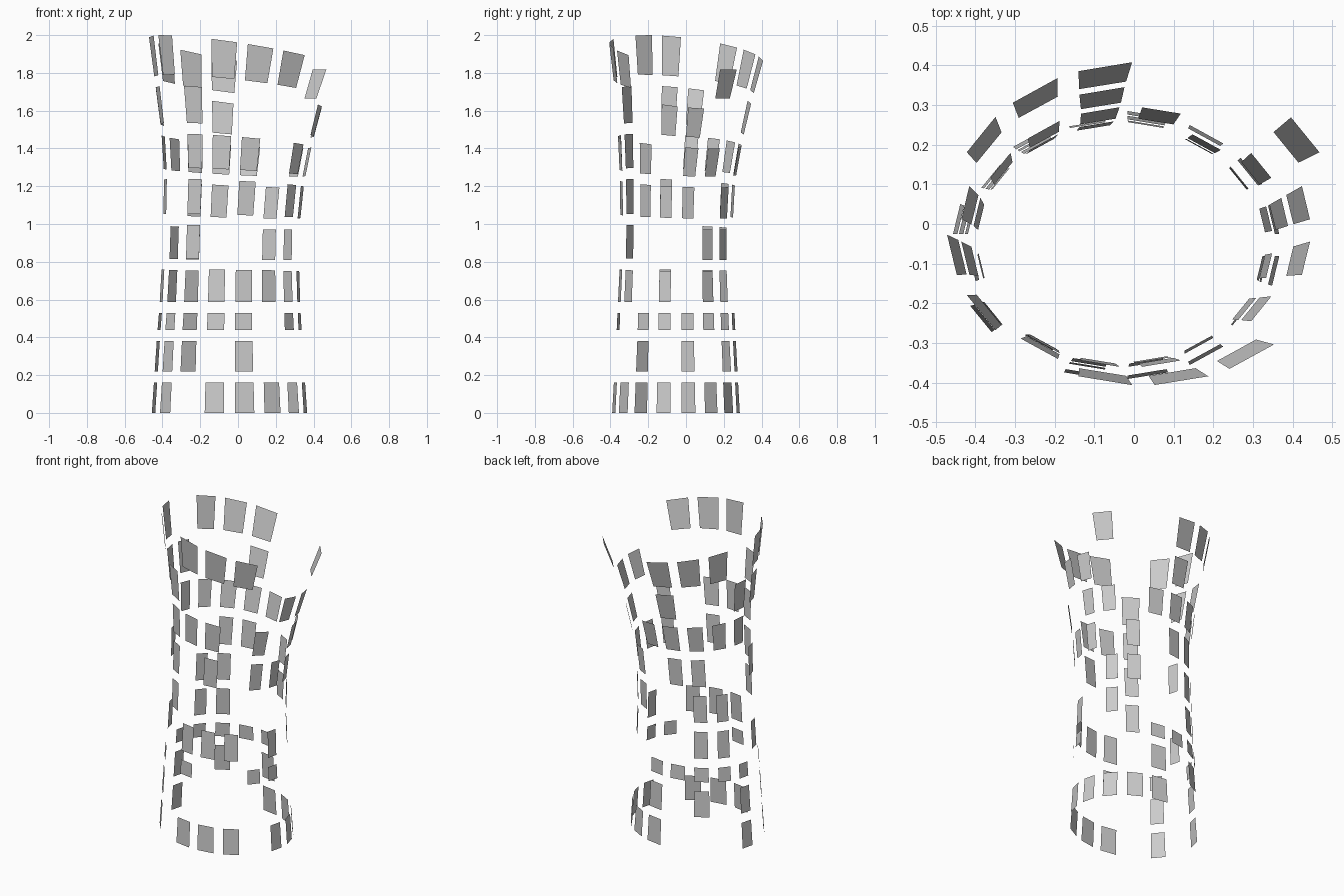
import bpy, bmesh
from math import cos, sin, tau

if "Cube" in bpy.data.objects:
    bpy.data.objects.remove(bpy.data.objects["Cube"])

SIDES = 16
HALF_GAP = 0.029

# Elliptical rings: height, centre x, centre y, radius x, radius y, slope x, slope y
RINGS = [
    (-0.029, -0.045, -0.053, 0.420, 0.344, 0, 0),
    (0.19, -0.045, -0.053, 0.405, 0.332, 0, 0),
    (0.41, -0.045, -0.053, 0.390, 0.320, 0, 0),
    (0.557, -0.043, -0.053, 0.380, 0.313, 0, 0),
    (0.783, -0.040, -0.052, 0.370, 0.303, -0.01, -0.01),
    (1.01, -0.034, -0.050, 0.368, 0.302, -0.027, -0.025),
    (1.242, -0.020, -0.045, 0.378, 0.310, -0.05, -0.045),
    (1.465, -0.006, -0.031, 0.407, 0.335, -0.08, -0.072),
    (1.698, 0.006, -0.014, 0.452, 0.370, -0.115, -0.1),
    (1.941, 0.026, 0.003, 0.508, 0.417, -0.155, -0.12),
]

# Columns that carry a panel, per row from the bottom (0 = right, anticlockwise)
PANELS = [
    (0, 1, 2, 3, 7, 9, 11, 12, 13, 15),
    (3, 5, 7, 9),
    (3, 4, 5, 6, 7, 9, 11, 14, 15),
    (1, 5, 6, 8, 11, 12, 13, 15),
    (1, 2, 5, 6, 10),
    (0, 2, 4, 5, 8, 10, 12, 14, 15),
    (0, 1, 3, 4, 5, 6, 7, 10, 11, 12, 14),
    (0, 4, 7, 8, 10, 15),
    (1, 4, 5, 6, 8, 9, 11, 12, 13),
]


def ring_verts(bm, z, cx, cy, rx, ry, sx, sy):
    verts = []
    for k in range(SIDES):
        a = tau * k / SIDES
        x, y = cx + rx * cos(a), cy + ry * sin(a)
        verts.append(bm.verts.new((x, y, z + sx * x + sy * y)))
    return verts


# Flared, leaning tower shell with only the chosen cells filled
bm = bmesh.new()
rings = [ring_verts(bm, *r) for r in RINGS]
cells = []
for row, columns in enumerate(PANELS):
    low, high = rings[row], rings[row + 1]
    for k in columns:
        n = (k + 1) % SIDES
        cells.append(bm.faces.new((low[k], low[n], high[n], high[k])))
bm.normal_update()

# Shrink every cell to a separate panel by insetting and removing the rim
rim = bmesh.ops.inset_individual(bm, faces=cells, thickness=HALF_GAP,
                                 use_even_offset=True)["faces"]
bmesh.ops.delete(bm, geom=[f for f in rim if f not in cells], context='FACES')
loose = [v for v in bm.verts if not v.link_faces]
bmesh.ops.delete(bm, geom=loose, context='VERTS')

mesh = bpy.data.meshes.new("tower_panels")
bm.to_mesh(mesh)
bm.free()
bpy.context.collection.objects.link(bpy.data.objects.new("tower_panels", mesh))
